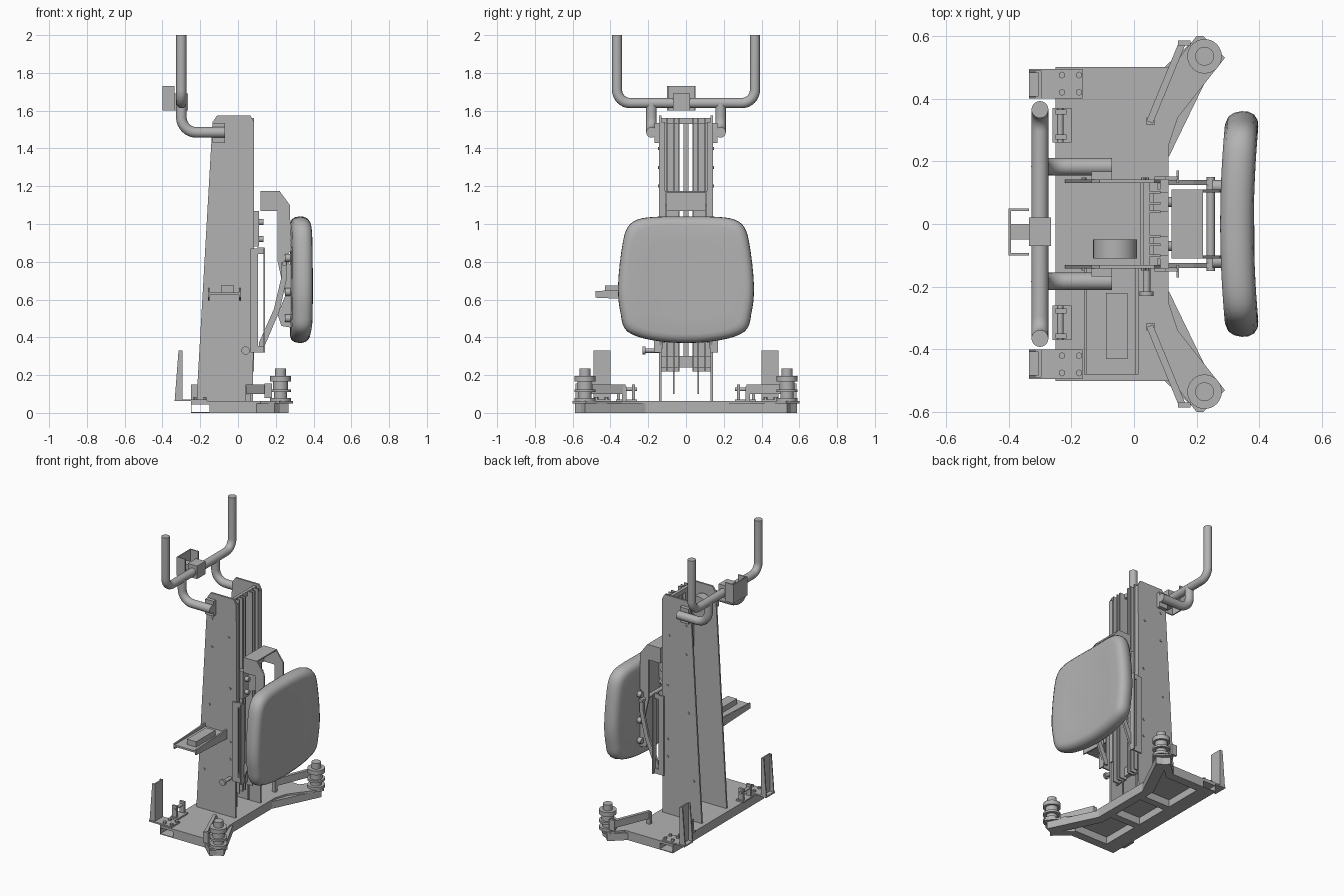
import bpy, bmesh, math
from mathutils import Vector

if "Cube" in bpy.data.objects:
    bpy.data.objects.remove(bpy.data.objects["Cube"], do_unlink=True)

grey = bpy.data.materials.new("machine_grey")
grey.use_nodes = True
grey.diffuse_color = (0.45, 0.45, 0.45, 1)
grey.node_tree.nodes["Principled BSDF"].inputs["Base Color"].default_value = grey.diffuse_color


def finish(name, bm, smooth=False):
    bmesh.ops.recalc_face_normals(bm, faces=bm.faces)
    mesh = bpy.data.meshes.new(name)
    bm.to_mesh(mesh)
    bm.free()
    mesh.materials.append(grey)
    obj = bpy.data.objects.new(name, mesh)
    bpy.context.collection.objects.link(obj)
    if smooth:
        bpy.ops.object.select_all(action='DESELECT')
        obj.select_set(True)
        bpy.context.view_layer.objects.active = obj
        bpy.ops.object.shade_smooth_by_angle(angle=math.radians(40))
    return obj


def prism(name, points, axis, low, high):
    """Extrude a flat outline along an axis."""
    place = {'x': lambda a, b, t: (t, a, b),
             'y': lambda a, b, t: (a, t, b),
             'z': lambda a, b, t: (a, b, t)}[axis]
    bm = bmesh.new()
    ends = [[bm.verts.new(place(a, b, t)) for a, b in points] for t in (low, high)]
    bm.faces.new(ends[0])
    bm.faces.new(ends[1])
    n = len(points)
    for i in range(n):
        j = (i + 1) % n
        bm.faces.new((ends[0][i], ends[0][j], ends[1][j], ends[1][i]))
    return finish(name, bm)


def box(name, x, y, z):
    return prism(name, [(x[0], y[0]), (x[1], y[0]), (x[1], y[1]), (x[0], y[1])], 'z', *z)


def beam(name, start, end, width, axis, low, high):
    """Straight bar between two points of a plane."""
    a, b = Vector(start), Vector(end)
    d = (b - a).normalized() * width / 2
    side = Vector((-d.y, d.x))
    return prism(name, [a + side, a - side, b - side, b + side], axis, low, high)


def rod(name, start, end, radius, sides=20):
    a, b = Vector(start), Vector(end)
    bm = bmesh.new()
    bmesh.ops.create_cone(bm, cap_ends=True, segments=sides, radius1=radius,
                          radius2=radius, depth=(b - a).length)
    turn = (b - a).to_track_quat('Z', 'Y')
    for v in bm.verts:
        v.co = turn @ v.co + (a + b) / 2
    return finish(name, bm, True)


def fillet(points, radius):
    """Round the inner corners of a path."""
    pts = [Vector(p) for p in points]
    path = [pts[0]]
    for prev, p, nxt in zip(pts, pts[1:], pts[2:]):
        a = p + (prev - p).normalized() * radius
        b = p + (nxt - p).normalized() * radius
        centre = a + b - p
        for i in range(9):
            t = i / 8 * math.pi / 2
            path.append(centre + (a - centre) * math.cos(t) + (b - centre) * math.sin(t))
    return path + [pts[-1]]


def tube(name, points, radius, corner):
    path = fillet(points, corner)
    bm = bmesh.new()
    rings = []
    normal = (Vector(points[1]) - Vector(points[0])).cross(
        Vector(points[2]) - Vector(points[1])).normalized()
    for i, p in enumerate(path):
        along = (path[min(i + 1, len(path) - 1)] - path[max(i - 1, 0)]).normalized()
        side = along.cross(normal)
        angles = [k * math.tau / 20 for k in range(20)]
        rings.append([bm.verts.new(p + radius * (math.cos(t) * normal + math.sin(t) * side))
                      for t in angles])
    for r, s in zip(rings, rings[1:]):
        for k in range(20):
            bm.faces.new((r[k], r[k - 1], s[k - 1], s[k]))
    bm.faces.new(rings[0])
    bm.faces.new(rings[-1])
    return finish(name, bm, True)


# Base deck and the hollow rail beneath its back edge
half = [(-0.25, 0.5), (0.12, 0.5), (0.2, 0.6), (0.22, 0.6), (0.29, 0.53),
        (0.14, 0.34), (0.11, 0.25)]
outline = half + [(x, -y) for x, y in reversed(half)]
prism("base_deck", outline, 'z', 0.05, 0.062)
for z in (0, 0.045):
    box("back_rail_wall", (-0.25, -0.145), (-0.5, 0.5), (z, z + 0.005))
for x in (-0.25, -0.15):
    box("back_rail_side", (x, x + 0.005), (-0.5, 0.5), (0, 0.05))
box("front_rail", (0.05, 0.11), (-0.26, 0.26), (0, 0.05))

# Column: tapered cheeks, guide rails and centre strip
cheek = [(-0.22, 0.06), (0.08, 0.06), (0.085, 1.54), (0.065, 1.575),
         (-0.11, 1.575), (-0.135, 1.54)]
box("centre_strip", (0.03, 0.04), (-0.012, 0.012), (0.3, 1.55))
box("column_lower_tie", (0.02, 0.05), (-0.13, 0.13), (0.24, 0.3))
box("column_upper_tie", (0.03, 0.05), (-0.13, 0.13), (1.53, 1.56))
rod("drive_drum", (-0.06, -0.11, 1.45), (-0.06, -0.05, 1.45), 0.07, 32)

for side, s in (("rear", 1), ("front", -1)):
    def near(a, b):
        return sorted((a * s, b * s))

    # Understructure
    box(side + "_end_rail", (-0.15, 0.11), near(0.44, 0.5), (0, 0.05))
    box(side + "_cross_rail", (-0.15, 0.06), near(0.12, 0.17), (0, 0.05))
    beam(side + "_diagonal_rail", (0.08, 0.23 * s), (0.235, 0.55 * s), 0.07, 'z', 0, 0.05)
    beam(side + "_outer_rail", (0.09, 0.46 * s), (0.21, 0.57 * s), 0.05, 'z', 0, 0.05)

    # Column side
    prism(side + "_cheek", cheek, 'y', *near(0.13, 0.142))
    box(side + "_guide_web", (0.03, 0.04), near(0.035, 0.13), (0.22, 1.56))
    for y in (0.035, 0.062, 0.098):
        box(side + "_guide_lip", (0.04, 0.085), near(y, y + 0.008), (0.22, 1.56))
    box(side + "_cheek_flange", (0.075, 0.085), near(0.11, 0.14), (0.37, 1.54))
    box(side + "_thin_stay", (0.03, 0.04), near(0.06, 0.068), (0.1, 0.22))
    for x, z in ((-0.1, 1.4), (0.03, 1.3), (-0.1, 1.2), (0.04, 0.95), (-0.12, 0.8),
                 (0.04, 0.58), (0.04, 0.46), (-0.16, 0.34)):
        rod(side + "_cheek_bolt", (x, 0.14 * s, z), (x, 0.148 * s, z), 0.008, 8)

    # Handle arm with clamp
    tube(side + "_handle_arm", [(-0.3, 0.183 * s, 1.64), (-0.3, 0.183 * s, 1.485),
                                (-0.07, 0.183 * s, 1.485)], 0.028, 0.08)
    box(side + "_arm_clamp", (-0.135, -0.07), near(0.14, 0.168), (1.43, 1.535))

    # Slotted slide plate
    box(side + "_slide_post", (0.065, 0.105), near(0.142, 0.152), (0.32, 0.87))
    box(side + "_slide_edge", (0.135, 0.143), near(0.13, 0.17), (0.32, 0.87))
    for z in (0.32, 0.84):
        box(side + "_slide_end", (0.1, 0.14), near(0.142, 0.152), (z, z + 0.035))

    # Seat hanger, its hood and the swinging link
    hanger = [(0.12, 1.07), (0.12, 1.175), (0.22, 1.175), (0.275, 1.1), (0.28, 0.86),
              (0.25, 0.82), (0.28, 0.78), (0.29, 0.45), (0.23, 0.46), (0.21, 0.52),
              (0.25, 0.62), (0.21, 0.8), (0.21, 1.07)]
    prism(side + "_seat_hanger", hanger, 'y', *near(0.1, 0.11))
    link = [(0.23, 0.8), (0.26, 0.8), (0.26, 0.72), (0.22, 0.54), (0.135, 0.34),
            (0.11, 0.34), (0.11, 0.37), (0.19, 0.55), (0.23, 0.72)]
    prism(side + "_swing_link", link, 'y', *near(0.125, 0.14))
    for z in (0.5, 0.64, 0.82):
        rod(side + "_seat_mount", (0.25, 0.12 * s, z), (0.3, 0.12 * s, z), 0.02)
    box(side + "_carriage_block", (0.06, 0.11), near(0.04, 0.1), (0.88, 1.07))
    for z in (0.92, 1.01):
        rod(side + "_carriage_knob", (0.1, 0.07 * s, z), (0.135, 0.07 * s, z), 0.016, 12)

    # Back corner foot and upright channel
    box(side + "_foot_plate", (-0.335, -0.165), near(0.4, 0.495), (0.062, 0.072))
    box(side + "_upright_web", (-0.305, -0.295), near(0.4, 0.49), (0.07, 0.33))
    for y in (0.4, 0.482):
        prism(side + "_upright_flange", [(-0.335, 0.07), (-0.295, 0.07), (-0.295, 0.33),
                                         (-0.315, 0.33)], 'y', *near(y, y + 0.008))
    for x in (-0.23, -0.175):
        for y in (0.42, 0.475):
            rod(side + "_foot_bolt", (x, y * s, 0.07), (x, y * s, 0.085), 0.011, 6)

    # Small axle bracket on the deck
    box(side + "_axle_base", (-0.26, -0.2), near(0.26, 0.37), (0.062, 0.072))
    for y in (0.27, 0.35):
        box(side + "_axle_ear", (-0.25, -0.215), near(y, y + 0.015), (0.07, 0.15))
    rod(side + "_axle", (-0.235, 0.26 * s, 0.125), (-0.235, 0.37 * s, 0.125), 0.01, 12)

    # Front pivot stack and lever
    for radius, low, high in ((0.055, 0.06, 0.08), (0.035, 0.08, 0.11), (0.055, 0.11, 0.125),
                              (0.04, 0.125, 0.165), (0.055, 0.165, 0.195), (0.03, 0.195, 0.235)):
        rod(side + "_pivot_ring", (0.225, 0.535 * s, low), (0.225, 0.535 * s, high), radius, 32)
    beam(side + "_lever", (0.05, 0.325 * s), (0.155, 0.58 * s), 0.022, 'z', 0.1, 0.15)
    box(side + "_lever_post", (0.04, 0.065), near(0.315, 0.34), (0.06, 0.14))
    box(side + "_lever_tip", (0.14, 0.18), near(0.57, 0.585), (0.08, 0.155))

# Seat hanger cross parts
prism("hanger_hood", [(0.12, 1.165), (0.12, 1.175), (0.22, 1.175), (0.218, 1.165)],
      'y', -0.11, 0.11)
box("hanger_back", (0.12, 0.13), (-0.11, 0.11), (1.07, 1.175))
rod("hanger_rod", (0.245, -0.15, 0.79), (0.245, 0.15, 0.79), 0.013)

# Handlebar with its middle clamp and channel
tube("handlebar", [(-0.3, -0.365, 2), (-0.3, -0.365, 1.64), (-0.3, 0.365, 1.64),
                   (-0.3, 0.365, 2)], 0.027, 0.07)
box("bar_clamp", (-0.335, -0.265), (-0.07, 0.02), (1.6, 1.69))
box("channel_web", (-0.4, -0.392), (-0.1, 0.05), (1.6, 1.73))
for y in (-0.1, 0.042):
    box("channel_flange", (-0.395, -0.335), (y, y + 0.008), (1.6, 1.73))
box("channel_stem", (-0.395, -0.33), (-0.05, 0), (1.63, 1.67))

# Side shelf with raised pad, and a lock knob below
box("shelf_tray", (-0.16, 0.015), (-0.48, -0.14), (0.625, 0.638))
for x in (-0.16, 0.005):
    prism("shelf_rib", [(-0.48, 0.61), (-0.14, 0.595), (-0.14, 0.66), (-0.48, 0.645)],
          'x', x, x + 0.01)
box("shelf_pad", (-0.09, -0.02), (-0.43, -0.22), (0.63, 0.675))
rod("lock_knob", (0.04, -0.23, 0.33), (0.04, -0.14, 0.33), 0.012, 12)
rod("lock_knob_head", (0.04, -0.23, 0.33), (0.04, -0.215, 0.33), 0.022, 12)

# Padded seat: lofted rounded outline, slightly dished across its width
corners = [(0, 0.37), (0.18, 0.385), (0.31, 0.43), (0.345, 0.52), (0.36, 0.67),
           (0.335, 0.9), (0.295, 1.0), (0.2, 1.035), (0, 1.04)]
loop = [Vector(p) for p in corners + [(-y, z) for y, z in reversed(corners[1:-1])]]
for _ in range(2):
    # Interpolating subdivision keeps the outline passing through its points
    n = len(loop)
    loop = [q for i in range(n) for q in (
        loop[i], (9 * (loop[i] + loop[(i + 1) % n]) - loop[i - 1] - loop[(i + 2) % n]) / 16)]
middle = Vector((0, 0.7))
bm = bmesh.new()
rings = []
for x, scale in ((0.275, 0.3), (0.275, 0.6), (0.275, 0.88), (0.283, 0.95), (0.3, 0.985),
                 (0.325, 1), (0.345, 0.995), (0.365, 0.97), (0.378, 0.92),
                 (0.382, 0.86), (0.382, 0.6), (0.382, 0.3)):
    ring = [middle + (p - middle) * scale for p in loop]
    rings.append([bm.verts.new((x + 0.15 * p.x ** 2, p.x, p.y)) for p in ring])
for r, q in zip(rings, rings[1:]):
    for k in range(len(loop)):
        bm.faces.new((r[k], r[k - 1], q[k - 1], q[k]))
bm.faces.new(rings[0])
bm.faces.new(rings[-1])
finish("seat_pad", bm, True)
